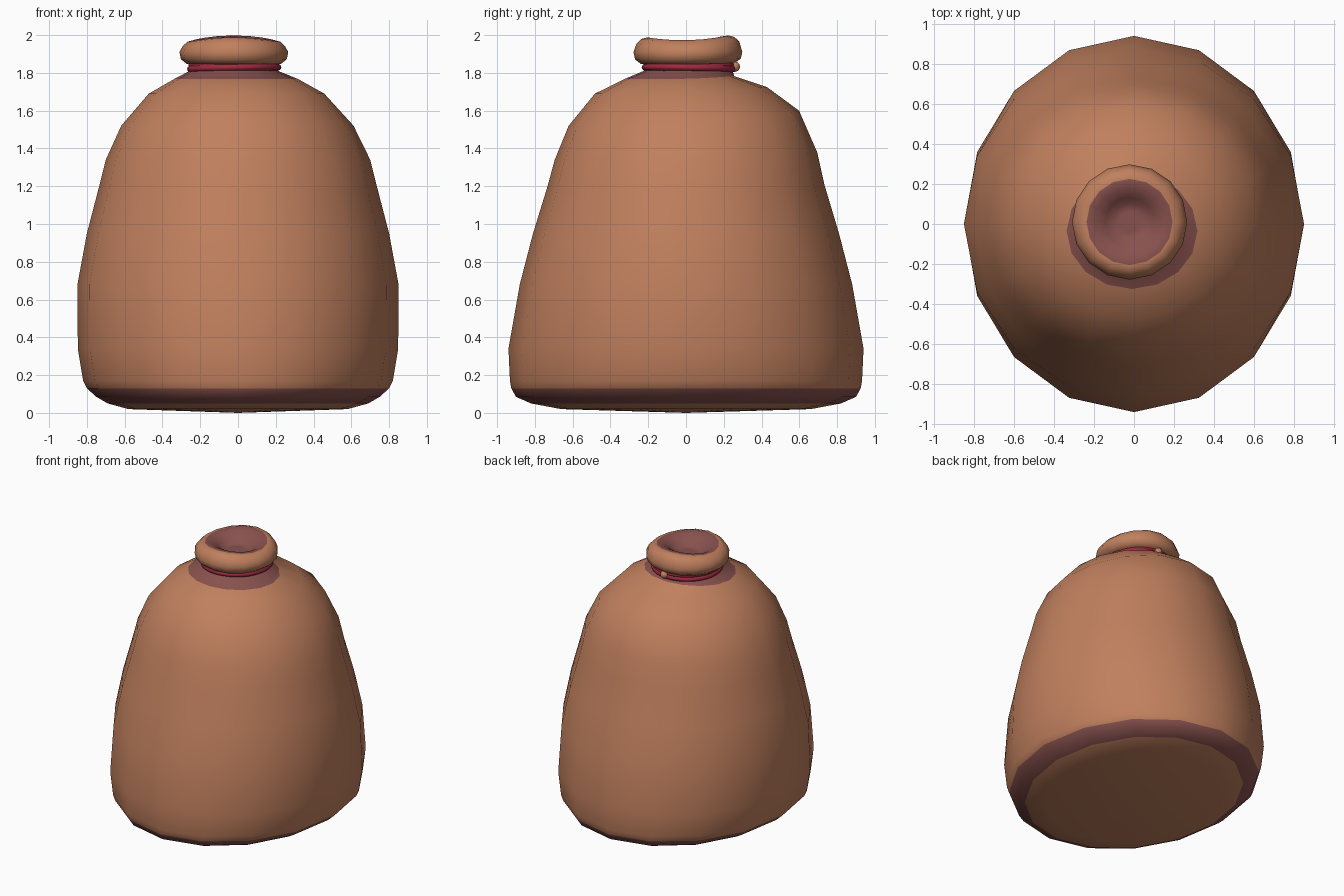
import bpy, bmesh, math

if "Cube" in bpy.data.objects:
    bpy.data.objects.remove(bpy.data.objects["Cube"])


def material(name, rgb):
    m = bpy.data.materials.new(name)
    m.diffuse_color = (*rgb, 1)
    m.use_nodes = True
    m.node_tree.nodes["Principled BSDF"].inputs["Base Color"].default_value = m.diffuse_color
    return m


TAN = material("tan cloth", (0.53, 0.215, 0.112))
DARK = material("dark brown trim", (0.245, 0.083, 0.075))
RED = material("red cord", (0.34, 0.024, 0.05))
N = 16

# Profiles: height, half width in x, half depth in y
BODY = [(0.02, 0.58, 0.66), (0.05, 0.69, 0.82), (0.085, 0.75, 0.90), (0.13, 0.80, 0.925),
        (0.17, 0.82, 0.932), (0.34, 0.848, 0.94), (0.68, 0.85, 0.88), (0.95, 0.80, 0.81),
        (1.20, 0.735, 0.733), (1.34, 0.70, 0.695), (1.52, 0.615, 0.61), (1.69, 0.465, 0.455),
        (1.768, 0.327, 0.29), (1.81, 0.235, 0.235), (1.842, 0.205, 0.21)]
# The round lip: height, radius
LIP = [(1.848, 0.25), (1.872, 0.28), (1.91, 0.288), (1.95, 0.272), (1.975, 0.246), (1.983, 0.215),
       (1.977, 0.175), (1.947, 0.122), (1.915, 0.09), (1.915, 0.05)]
PROFILE = BODY + [(z, r, r) for z, r in LIP]
RIM = len(BODY) + 5


def point(z, rx, ry, a):
    """Point on a ring, with the leaning shoulder and wavy lip."""
    c, s = math.cos(a), math.sin(a)
    lean = min(1, max(0, (z - 1.4) / 0.37))
    cx = -0.022 if z > 1.8 else -0.01 * lean
    cy = 0.01 if z > 1.8 else -0.035 * lean
    lift = 0.08 * math.exp(-((z - 1.51) / 0.2) ** 2) * max(0, s) ** 1.5
    wave = 0.0
    if z > 1.93:
        wave = -0.01 * math.cos(2 * a) + 0.005 * s
    return (cx + rx * c, cy + ry * s, z + lift + wave)


def is_dark(k):
    z = PROFILE[k][0]
    return k >= RIM or 0.04 < z < 0.1 or 1.75 < z < 1.83


# Sack body with gathered neck, rolled lip and hollow
bm = bmesh.new()
loops = [[bm.verts.new(point(*p, 2 * math.pi * i / N)) for i in range(N)] for p in PROFILE]
bottom = bm.verts.new((0, 0, 0))
top = bm.verts.new((-0.022, 0.01, 1.918))
for i in range(N):
    j = (i + 1) % N
    for k in range(len(loops) - 1):
        a, b = loops[k], loops[k + 1]
        bm.faces.new((a[i], a[j], b[j], b[i])).material_index = int(is_dark(k))
    bm.faces.new((loops[0][j], loops[0][i], bottom))
    bm.faces.new((loops[-1][i], loops[-1][j], top)).material_index = 1
for f in bm.faces:
    f.smooth = True
mesh = bpy.data.meshes.new("sack")
bm.to_mesh(mesh)
bm.free()
mesh.materials.append(TAN)
mesh.materials.append(DARK)
bpy.context.collection.objects.link(bpy.data.objects.new("sack", mesh))


def finish(name, mat):
    ob = bpy.context.object
    ob.name = name
    ob.data.materials.append(mat)
    bpy.ops.object.shade_smooth()


# Red cord around the neck, two turns
for name, z, r, tilt in (("cord_lower", 1.825, 0.232, 0.02), ("cord_upper", 1.836, 0.225, -0.03)):
    bpy.ops.mesh.primitive_torus_add(major_radius=r, minor_radius=0.018, major_segments=32,
                                     minor_segments=8, location=(-0.02, 0.015, z),
                                     rotation=(-tilt, -tilt, 0))
    finish(name, RED)

# Bead knot at the back
bpy.ops.mesh.primitive_uv_sphere_add(segments=12, ring_count=8, radius=0.028,
                                     location=(0, 0.258, 1.833))
finish("cord_bead", TAN)
